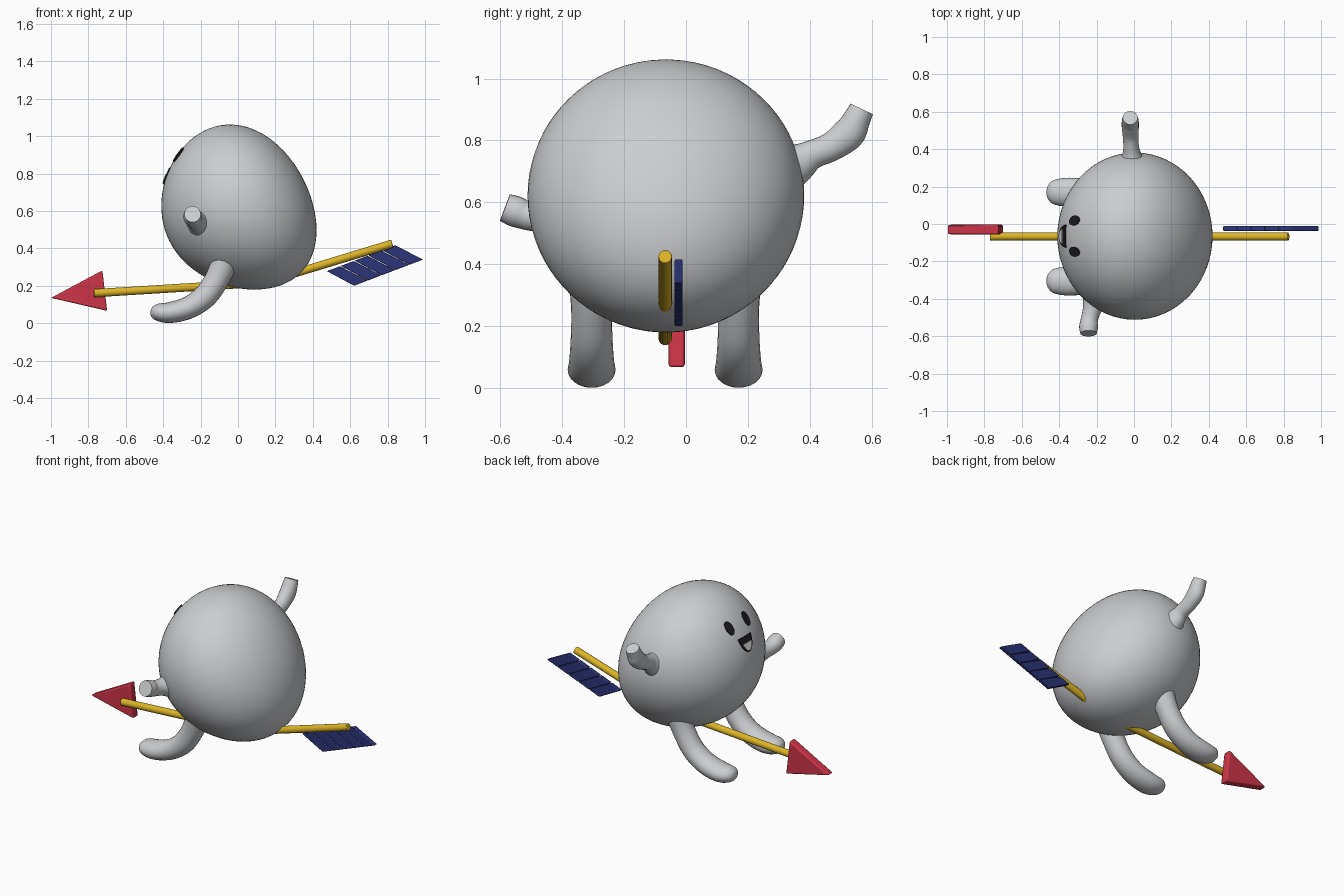
import bpy, bmesh
from math import sin, cos, pi, sqrt, radians
from mathutils import Vector

cube = bpy.data.objects.get("Cube")
if cube:
    bpy.data.objects.remove(cube, do_unlink=True)


def material(name, color):
    m = bpy.data.materials.new(name)
    m.use_nodes = True
    m.diffuse_color = (*color, 1)
    m.node_tree.nodes["Principled BSDF"].inputs["Base Color"].default_value = (*color, 1)
    return m


GREY = material("soft_grey", (0.6, 0.61, 0.63))
BLACK = material("black", (0.012, 0.012, 0.014))
WHITE = material("white", (0.85, 0.85, 0.85))
GOLD = material("gold", (0.72, 0.46, 0.02))
RED = material("red", (0.62, 0.035, 0.065))
NAVY = material("navy", (0.025, 0.035, 0.19))


def finish(name, bm, mat, angle=40, bevel=0):
    bmesh.ops.recalc_face_normals(bm, faces=bm.faces)
    mesh = bpy.data.meshes.new(name)
    bm.to_mesh(mesh)
    bm.free()
    mesh.materials.append(mat)
    ob = bpy.data.objects.new(name, mesh)
    bpy.context.collection.objects.link(ob)
    bpy.ops.object.select_all(action="DESELECT")
    ob.select_set(True)
    bpy.context.view_layer.objects.active = ob
    bpy.ops.object.shade_smooth_by_angle(angle=radians(angle))
    if bevel:
        mod = ob.modifiers.new("Bevel", "BEVEL")
        mod.width = bevel
        mod.segments = 2
    return ob


def egg(u, v, w, lift=1.0):
    """Map a point of the unit sphere onto the leaning egg."""
    u, v, w = u * lift, v * lift, w * lift
    return Vector((0.005 + 0.415 * u, -0.065 + 0.447 * v,
                   0.622 + 0.436 * w - 0.065 * u - 0.06 * u * u))


def catmull(p, i, t):
    a, b, c, d = (p[max(0, min(len(p) - 1, i + k))] for k in (-1, 0, 1, 2))
    return [0.5 * (2 * q + (r - o) * t + (2 * o - 5 * q + 4 * r - s) * t * t
                   + (3 * q - o - 3 * r + s) * t ** 3) for o, q, r, s in zip(a, b, c, d)]


def limb(name, rows, side, steps=6, sides=24):
    """Loft ellipses along a path; each row is x, y, z, side radius, other radius."""
    path = [catmull(rows, i, k / steps) for i in range(len(rows) - 1) for k in range(steps)]
    path.append(list(rows[-1]))
    pts = [Vector(r[:3]) for r in path]
    bm = bmesh.new()
    rings = []
    for i, (p, r) in enumerate(zip(pts, path)):
        tangent = (pts[min(i + 1, len(pts) - 1)] - pts[max(i - 1, 0)]).normalized()
        across = tangent.cross(side).normalized()
        s = across.cross(tangent)
        rings.append([bm.verts.new(p + s * r[3] * cos(2 * pi * k / sides)
                                   + across * r[4] * sin(2 * pi * k / sides))
                      for k in range(sides)])
    for a, b in zip(rings, rings[1:]):
        for k in range(sides):
            n = (k + 1) % sides
            bm.faces.new((a[k], a[n], b[n], b[k]))
    bm.faces.new(rings[0])
    bm.faces.new(rings[-1])
    return finish(name, bm, GREY, 55)


def plate(name, outline, y0, y1, mat, bevel=0):
    """Extrude an x, z outline from y0 to y1."""
    bm = bmesh.new()
    face = bm.faces.new([bm.verts.new((x, y0, z)) for x, z in outline])
    out = bmesh.ops.extrude_face_region(bm, geom=[face])
    verts = [g for g in out["geom"] if isinstance(g, bmesh.types.BMVert)]
    bmesh.ops.translate(bm, verts=verts, vec=(0, y1 - y0, 0))
    return finish(name, bm, mat, 30, bevel)


def face_patch(name, outline, mat, lift):
    """Thin patch resting on the front of the egg; outline is in v, w."""
    bm = bmesh.new()
    layers = []
    for l in (lift - 0.018, lift):
        layers.append([bm.verts.new(egg(-sqrt(1 - v * v - w * w), v, w, l)) for v, w in outline])
    low, top = layers
    for k in range(len(top)):
        n = (k + 1) % len(top)
        bm.faces.new((low[k], low[n], top[n], top[k]))
    bm.faces.new(top)
    bm.faces.new(low)
    return finish(name, bm, mat, 30)


# Egg body
bm = bmesh.new()
bmesh.ops.create_uvsphere(bm, u_segments=64, v_segments=40, radius=1)
for vert in bm.verts:
    vert.co = egg(*vert.co)
finish("body", bm, GREY, 60)

# Legs sweeping forward into rounded feet
for name, y in (("left_leg", -0.305), ("right_leg", 0.17)):
    limb(name, [(-0.06, y, 0.36, 0.075, 0.075), (-0.105, y, 0.25, 0.066, 0.066),
                (-0.17, y, 0.15, 0.068, 0.064), (-0.26, y, 0.085, 0.073, 0.06),
                (-0.36, y, 0.057, 0.077, 0.056), (-0.43, y, 0.058, 0.064, 0.046),
                (-0.46, y, 0.06, 0.036, 0.026), (-0.468, y, 0.061, 0.004, 0.004)],
         Vector((0, 1, 0)))

# Arms with flat ends
limb("raised_arm", [(-0.01, 0.31, 0.70, 0.08, 0.085), (-0.012, 0.37, 0.732, 0.052, 0.062),
                    (-0.015, 0.41, 0.755, 0.042, 0.047), (-0.018, 0.47, 0.78, 0.042, 0.047),
                    (-0.02, 0.525, 0.822, 0.046, 0.053), (-0.02, 0.55, 0.865, 0.045, 0.045),
                    (-0.02, 0.568, 0.902, 0.04, 0.04)], Vector((1, 0, 0)))
limb("forward_arm", [(-0.2, -0.38, 0.54, 0.08, 0.08), (-0.222, -0.45, 0.548, 0.052, 0.052),
                     (-0.238, -0.51, 0.556, 0.046, 0.046), (-0.243, -0.55, 0.57, 0.05, 0.05),
                     (-0.243, -0.585, 0.583, 0.044, 0.046)], Vector((1, 0, 0)))

# Eyes and smiling mouth
for name, cv in (("left_eye", -0.185), ("right_eye", 0.185)):
    ring = [2 * pi * k / 24 for k in range(24)]
    face_patch(name, [(cv + 0.058 * cos(a), 0.6 + 0.078 * sin(a)) for a in ring], BLACK, 1.018)


def smile(width, top, depth):
    arc = [pi * k / 16 for k in range(17)]
    return [(width * cos(a), top - depth * sin(a) ** 1.3) for a in arc]


face_patch("mouth", smile(0.135, 0.45, 0.19), BLACK, 1.018)
face_patch("tongue", smile(0.085, 0.375, 0.095), WHITE, 1.024)

# Arrow shaft in two lengths meeting inside the body
for name, a, b in (("front_shaft", (-0.77, 0.16), (0.12, 0.215)),
                   ("rear_shaft", (0.1, 0.205), (0.825, 0.425))):
    a, b = (Vector((x, -0.067, z)) for x, z in (a, b))
    bm = bmesh.new()
    bmesh.ops.create_cone(bm, cap_ends=True, segments=16, radius1=0.022, radius2=0.022,
                          depth=(b - a).length)
    turn = Vector((0, 0, 1)).rotation_difference(b - a)
    for vert in bm.verts:
        vert.co = turn @ vert.co + (a + b) / 2
    finish(name, bm, GOLD, 40, 0.003)

# Arrowhead
plate("arrowhead", [(-1.0, 0.135), (-0.725, 0.282), (-0.7, 0.066)], -0.056, -0.004, RED, 0.008)

# Feather vanes
for i in range(5):
    x, z = 0.475 + 0.074 * i, 0.278 + 0.028 * i
    plate("feather_vane_%d" % (i + 1),
          [(x, z), (x + 0.07, z + 0.026), (x + 0.218, z - 0.05), (x + 0.146, z - 0.078)],
          -0.037, -0.011, NAVY, 0.004)
